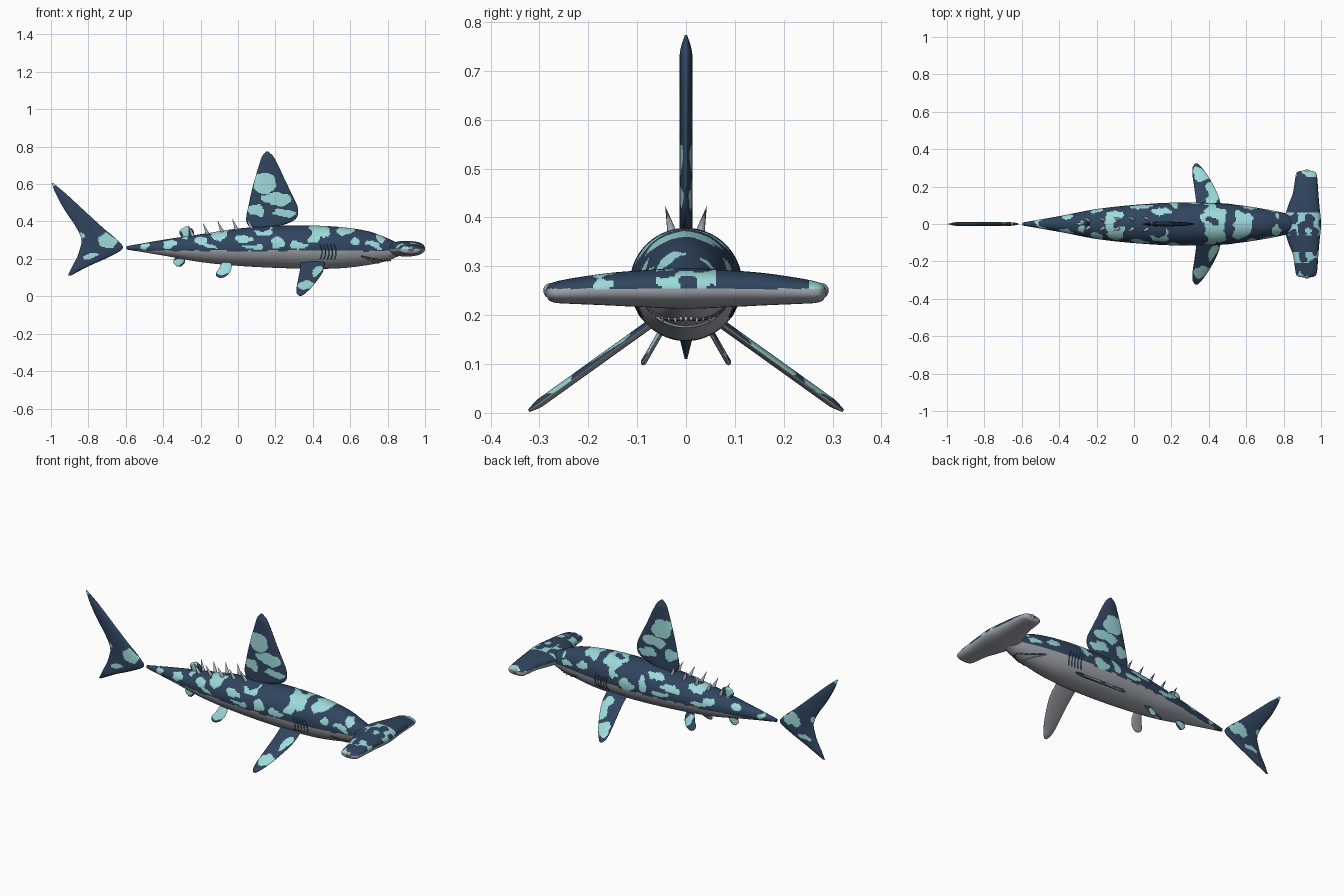
import bpy, bmesh, math
from mathutils import Vector, noise

if "Cube" in bpy.data.objects:
    bpy.data.objects.remove(bpy.data.objects["Cube"])


def material(name, rgb):
    m = bpy.data.materials.new(name)
    m.use_nodes = True
    m.diffuse_color = (*rgb, 1)
    m.node_tree.nodes["Principled BSDF"].inputs["Base Color"].default_value = (*rgb, 1)
    return m


navy = material("navy", (.03, .06, .115))
teal = material("pale teal", (.34, .70, .70))
grey = material("belly grey", (.36, .385, .42))
dark = material("mouth dark", (.07, .075, .085))
ivory = material("tooth ivory", (.75, .75, .7))
SKIN = (navy, teal, grey)


# Smooth interpolation through rows keyed by their first value
def sample(rows, k):
    n = len(rows)
    i = max(j for j in range(n - 1) if j == 0 or rows[j][0] <= k)
    a, b, c, d = (rows[min(max(j, 0), n - 1)] for j in range(i - 1, i + 3))
    t = (k - b[0]) / (c[0] - b[0])
    out = []
    for q in range(1, len(b)):
        m1 = (c[q] - a[q]) / (c[0] - a[0]) * (c[0] - b[0])
        m2 = (d[q] - b[q]) / (d[0] - b[0]) * (c[0] - b[0])
        h = t * t * (3 - 2 * t)
        out.append(b[q] * (1 - h) + c[q] * h + m1 * t * (1 - t) ** 2 - m2 * t * t * (1 - t))
    return out


def spread(rows, n):
    a, b = rows[0][0], rows[-1][0]
    return [a + (b - a) * i / n for i in range(n + 1)]


def finish(ob, mats):
    for m in mats:
        ob.data.materials.append(m)
    bpy.ops.object.select_all(action='DESELECT')
    ob.select_set(True)
    bpy.context.view_layer.objects.active = ob
    if ob.type == 'MESH':
        bpy.ops.object.shade_smooth_by_angle(angle=math.radians(60))
    return ob


# Skin a list of rings and colour faces by a rule
def loft(name, rings, rule):
    bm = bmesh.new()
    vs = [[bm.verts.new(p) for p in r] for r in rings]
    n = len(rings[0])
    for r, s in zip(vs, vs[1:]):
        for j in range(n):
            bm.faces.new((r[j], r[(j + 1) % n], s[(j + 1) % n], s[j]))
    bm.faces.new(vs[0])
    bm.faces.new(vs[-1])
    bmesh.ops.recalc_face_normals(bm, faces=bm.faces)
    for f in bm.faces:
        f.material_index = rule(f.calc_center_median(), f.normal)
    me = bpy.data.meshes.new(name)
    bm.to_mesh(me)
    bm.free()
    ob = bpy.data.objects.new(name, me)
    bpy.context.collection.objects.link(ob)
    return finish(ob, SKIN)


# Camouflage patches: x, z, half length, half height
PATCHES = [
    (-.5, .265, .025, .02), (-.37, .28, .03, .02), (-.2, .29, .03, .02), (-.11, .33, .045, .02),
    (-.14, .265, .05, .012), (.03, .31, .055, .02), (.09, .265, .05, .014), (.15, .345, .04, .014),
    (.21, .29, .025, .035), (.32, .275, .045, .02), (.43, .355, .06, .03), (.41, .31, .03, .025),
    (.57, .35, .045, .018), (.62, .29, .03, .02), (.72, .27, .045, .014), (.76, .305, .02, .015),
    (.15, .61, .055, .05), (.2, .52, .07, .035), (.09, .46, .04, .03), (.25, .45, .05, .02),
    (-.86, .31, .03, .03), (-.7, .3, .03, .035), (-.77, .21, .04, .015), (-.985, .595, .015, .015),
    (.42, .13, .03, .03), (.36, .06, .035, .025), (-.07, .15, .03, .035),
    (-.315, .185, .04, .02), (-.28, .345, .02, .03)]


def camo(c, n=None):
    w = noise.noise_vector(c * 13) * .035 + noise.noise_vector(c * 35) * .012
    x, z = c.x + w.x, c.z + w.z * .7
    return int(any(((x - px) / a) ** 2 + ((z - pz) / b) ** 2 < 1.15 for px, pz, a, b in PATCHES))


def body_rule(c, n):
    return 2 if c.z < .243 + .005 * noise.noise(c * 20) else camo(c)


def head_rule(c, n):
    if c.z < .254:
        return 2
    patch = abs(c.y) < .06 or abs(c.y) > .25 or abs(c.y + .18) < .03
    return int(patch and noise.noise(c * 24) > .08)


def low_fin_rule(c, n):
    return 2 if n.z < -.15 else camo(c)


# Body: x, half width, bottom, top
BODY = [(-.595, .008, .25, .268), (-.4, .042, .218, .302), (-.2, .08, .183, .332),
        (0, .102, .163, .362), (.2, .114, .152, .376), (.4, .113, .147, .378), (.55, .102, .15, .37),
        (.7, .08, .168, .347), (.8, .06, .19, .31), (.86, .045, .215, .283), (.9, .03, .23, .27)]


def body_point(x, a):
    w, lo, hi = sample(BODY, x)
    return Vector((x, w * math.cos(a), (lo + hi) / 2 + (hi - lo) / 2 * math.sin(a)))


def turn(n):
    return [math.tau * i / n for i in range(n)]


loft("body", [[body_point(x, a) for a in turn(84)] for x in spread(BODY, 240)], body_rule)

# Wide head: y, back, front, bottom, top
HALF = [(0, .8, 1, .213, .296), (.1, .825, .991, .217, .291), (.16, .848, .986, .22, .286),
        (.23, .86, .981, .223, .276), (.265, .866, .976, .225, .269), (.28, .876, .965, .23, .263),
        (.286, .905, .94, .24, .255)]
HEAD = [(-r[0], *r[1:]) for r in HALF[:0:-1]] + HALF


def round_power(v, e=.85):
    return math.copysign(abs(v) ** e, v)


def head_ring(y):
    b, f, lo, hi = sample(HEAD, y)
    return [((b + f) / 2 + (f - b) / 2 * round_power(math.cos(a)), y,
             (lo + hi) / 2 + (hi - lo) / 2 * round_power(math.sin(a))) for a in turn(64)]


loft("hammer_head", [head_ring(y) for y in spread(HEAD, 150)], head_rule)


# Fins: span, trailing x, leading x; placed along a span direction
def fin(name, rows, thick, rule, origin=(0, 0, 0), span=(0, 0, 1), steps=90):
    o, u = Vector(origin), Vector(span).normalized()
    side = u.cross(Vector((1, 0, 0)))
    rings = []
    for s in spread(rows, steps):
        t, l = sample(rows, s)
        h = max((l - t) / 2, .002)
        th = min(thick, h * .35)
        rings.append([o + u * s + Vector(((t + l) / 2 + h * math.cos(a), 0, 0))
                      + side * th * math.sin(a) for a in turn(72)])
    return loft(name, rings, rule)


fin("dorsal_fin", [(.36, .1, .15), (.375, .06, .22), (.4, .045, .29), (.43, .045, .318),
                   (.48, .055, .318), (.55, .07, .286), (.62, .088, .252), (.7, .112, .215),
                   (.75, .13, .187), (.773, .15, .162)], .013, camo)
fin("tail_fin", [(.11, -.91, -.895), (.16, -.886, -.8), (.21, -.86, -.69), (.255, -.845, -.617),
                 (.3, -.837, -.645), (.36, -.86, -.715), (.47, -.932, -.835), (.55, -.975, -.922),
                 (.605, -.997, -.988)], .012, camo)
fin("second_dorsal_fin", [(.3, -.29, -.25), (.335, -.312, -.236), (.357, -.307, -.242),
                          (.372, -.282, -.266)], .009, camo, steps=30)
fin("anal_fin", [(0, -.31, -.285), (.025, -.338, -.282), (.05, -.345, -.286), (.07, -.325, -.305)],
    .006, camo, (0, 0, .228), (0, 0, -1), 30)
for s, tag in ((1, "left"), (-1, "right")):
    fin(tag + "_pectoral_fin", [(-.02, .335, .465), (.06, .33, .455), (.13, .322, .43),
                                (.21, .313, .393), (.26, .313, .362), (.285, .325, .342)],
        .009, low_fin_rule, (0, s * .09, .17), (0, s * .81, -.58))
    fin(tag + "_pelvic_fin", [(-.02, -.085, -.035), (.02, -.1, -.035), (.05, -.117, -.046),
                              (.07, -.115, -.065), (.08, -.1, -.085)],
        .006, low_fin_rule, (0, s * .05, .168), (0, s * .04, -.07), 30)


# Pointed cones for spikes and teeth
def cone(name, base, tip, r, mat):
    d = Vector(tip) - Vector(base)
    bpy.ops.mesh.primitive_cone_add(vertices=12, radius1=r, radius2=0, depth=d.length,
                                    location=Vector(base) + d / 2,
                                    rotation=d.to_track_quat('Z', 'Y').to_euler())
    ob = bpy.context.object
    ob.name = name
    finish(ob, [mat])


# Thin tubes for creases and gills
def tube(name, pts, r, mat):
    cu = bpy.data.curves.new(name, 'CURVE')
    cu.dimensions = '3D'
    cu.bevel_depth = r
    cu.bevel_resolution = 2
    sp = cu.splines.new('POLY')
    sp.points.add(len(pts) - 1)
    for p, q in zip(sp.points, pts):
        p.co = (*q, 1)
    ob = bpy.data.objects.new(name, cu)
    bpy.context.collection.objects.link(ob)
    finish(ob, [mat])


for s, tag in ((1, "left"), (-1, "right")):
    # Back spikes in pairs
    for i in range(5):
        b = body_point(-.24 + .078 * i, math.pi / 2 - s * .25)
        b.z -= .004
        cone(f"{tag}_back_spike_{i}", b, b + Vector((-.026, s * .016, .062)), .011, grey)
    # Gill slits
    for i in range(5):
        path = [body_point(.437 + .019 * i + .012 * math.sin(k * .3), .15 - .075 * k)
                for k in range(11)]
        tube(f"{tag}_gill_{i}", [(p.x, s * p.y, p.z) for p in path], .0025, navy)
    # Eye
    bpy.ops.mesh.primitive_uv_sphere_add(segments=24, ring_count=16, radius=.016,
                                         location=(.925, s * .276, .25))
    eye = bpy.context.object
    eye.name = tag + "_eye"
    finish(eye, [grey, dark])
    for f in eye.data.polygons:
        f.material_index = int(f.center.y * s > .0145)


# Mouth, lower lip and teeth wrapped under the snout
def jaw_point(t, front, sweep):
    return body_point(front - sweep * t * t, -math.pi / 2 + t * 1.1)


steps = [i / 12 - 1 for i in range(25)]
tube("mouth_line", [jaw_point(t, .81, .15) for t in steps], .004, dark)
tube("lower_lip", [jaw_point(t, .75, .09) for t in steps], .004, grey)
for i in range(11):
    p = jaw_point((i - 5) / 6, .815, .15)
    size = .014 if i % 2 else .009
    cone(f"tooth_{i}", p, p + Vector((.004, 0, -size)), .004, ivory)
